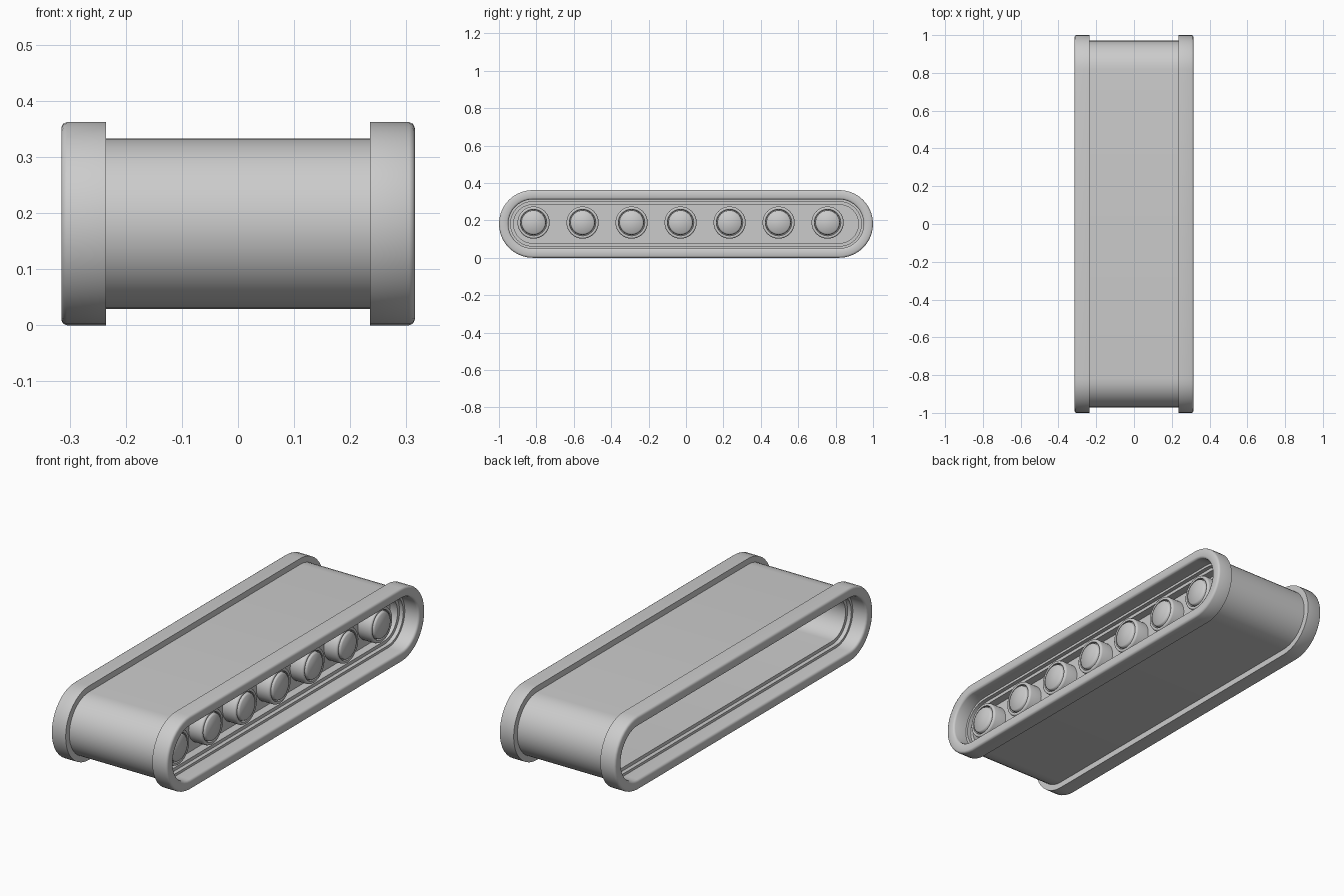
import bpy, math

if "Cube" in bpy.data.objects:
    bpy.data.objects.remove(bpy.data.objects["Cube"])

MID_Z, END_Y, RADIUS = 0.181, 0.819, 0.181


def make(name, verts, faces):
    me = bpy.data.meshes.new(name)
    me.from_pydata(verts, [], faces)
    ob = bpy.data.objects.new(name, me)
    bpy.context.collection.objects.link(ob)
    bpy.ops.object.select_all(action='DESELECT')
    ob.select_set(True)
    bpy.context.view_layer.objects.active = ob
    bpy.ops.object.mode_set(mode='EDIT')
    bpy.ops.mesh.select_all(action='SELECT')
    bpy.ops.mesh.normals_make_consistent(inside=False)
    bpy.ops.object.mode_set(mode='OBJECT')
    bpy.ops.object.shade_smooth_by_angle(angle=math.radians(50))
    return ob


def stadium(inset, x, n=20):
    """Outline with two straight runs and two half-round ends."""
    pts = []
    for side in (1, -1):
        for i in range(n + 1):
            a = math.pi / 2 - math.pi * i / n
            r = RADIUS - inset
            pts.append((x, side * (END_Y + r * math.cos(a)), MID_Z + side * r * math.sin(a)))
    return pts


def sweep(name, profile):
    """Closed (inset, x) profile carried round the stadium outline."""
    rings = [stadium(i, x) for i, x in profile]
    n, m = len(rings[0]), len(rings)
    faces = [(a * n + b, a * n + (b + 1) % n, (a + 1) % m * n + (b + 1) % n, (a + 1) % m * n + b)
             for a in range(m) for b in range(n)]
    return make(name, [p for r in rings for p in r], faces)


def lathe(name, profile, y, z, n=32):
    """(x, radius) profile spun about the x axis, capped at both ends."""
    verts = [(x, y + r * math.cos(2 * math.pi * k / n), z + r * math.sin(2 * math.pi * k / n))
             for x, r in profile for k in range(n)]
    m = len(profile)
    faces = [(a * n + k, a * n + (k + 1) % n, (a + 1) * n + (k + 1) % n, (a + 1) * n + k)
             for a in range(m - 1) for k in range(n)]
    faces += [tuple(range(n)), tuple(range((m - 1) * n, m * n))]
    return make(name, verts, faces)


# Raised rims along both edges of the belt
for side, label in ((1, "right"), (-1, "left")):
    sweep(f"{label}_rim", [(i, side * x) for i, x in (
        (0, 0.235), (0, 0.305), (0.003, 0.312), (0.01, 0.315),
        (0.04, 0.315), (0.047, 0.312), (0.05, 0.305), (0.05, 0.235))])

# Belt with a thin inner lip
sweep("belt", [(0.029, -0.24), (0.029, 0.24), (0.062, 0.24), (0.062, 0.22),
               (0.078, 0.22), (0.078, -0.22), (0.062, -0.22), (0.062, -0.24)])

# Backing plate behind the wheels
outer, inner = stadium(0.07, 0.18), stadium(0.07, 0.165)
n = len(outer)
make("wheel_plate", outer + inner,
     [tuple(range(n)), tuple(range(n, 2 * n))] +
     [(k, (k + 1) % n, n + (k + 1) % n, n + k) for k in range(n)])

# Row of road wheels with raised hubs
for k in range(7):
    lathe(f"road_wheel_{k + 1}", [
        (0.17, 0.086), (0.24, 0.086), (0.248, 0.083), (0.25, 0.078), (0.248, 0.071),
        (0.235, 0.069), (0.235, 0.066), (0.25, 0.064), (0.256, 0.058)],
        -0.815 + 0.262 * k, 0.188)
